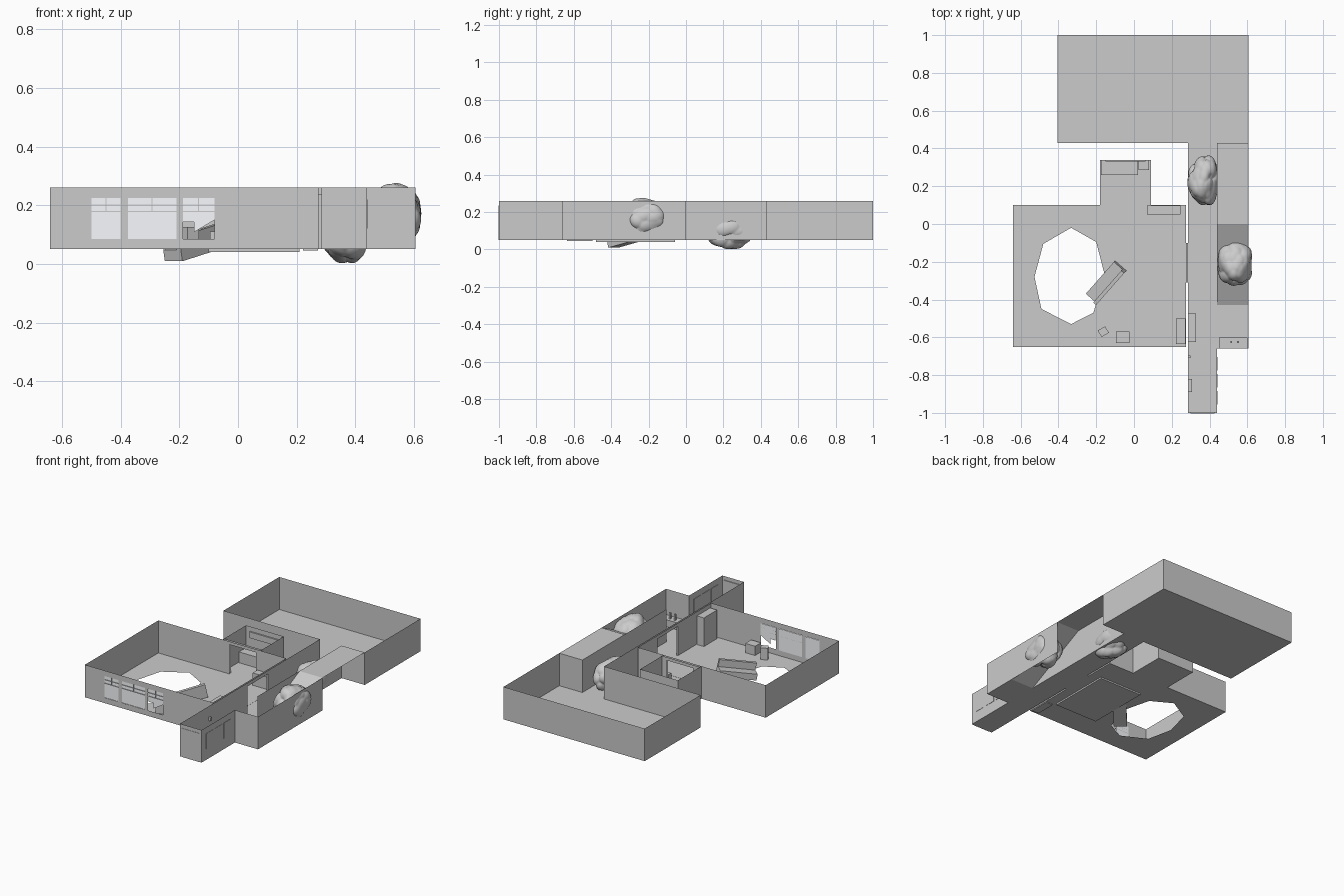
import bpy, bmesh, math, random
from mathutils import Vector, Matrix

if "Cube" in bpy.data.objects:
    bpy.data.objects.remove(bpy.data.objects["Cube"])

Z0, Z1 = 0.05, 0.26   # floor and wall-top heights


def finish(name, bm, mat=None):
    me = bpy.data.meshes.new(name)
    bm.to_mesh(me)
    bm.free()
    ob = bpy.data.objects.new(name, me)
    bpy.context.collection.objects.link(ob)
    if mat:
        me.materials.append(mat)
    return ob


def quad(name, pts, mat=None):
    bm = bmesh.new()
    bm.faces.new([bm.verts.new(p) for p in pts])
    return finish(name, bm, mat)


def floor(name, x0, x1, y0, y1, za=Z0, zb=None):
    zb = za if zb is None else zb
    return quad(name, [(x0, y0, za), (x1, y0, za), (x1, y1, zb), (x0, y1, zb)])


def wall(name, axis, pos, a0, a1, holes=()):
    """Thin wall running along axis; holes are (a0, a1, z0, z1)."""
    us = sorted({a0, a1} | {h[i] for h in holes for i in (0, 1)})
    vs = sorted({Z0, Z1} | {h[i] for h in holes for i in (2, 3)})
    P = (lambda u, v: (u, pos, v)) if axis == 'x' else (lambda u, v: (pos, u, v))
    bm = bmesh.new()
    for ua, ub in zip(us, us[1:]):
        for va, vb in zip(vs, vs[1:]):
            mu, mv = (ua + ub) / 2, (va + vb) / 2
            if not any(h[0] < mu < h[1] and h[2] < mv < h[3] for h in holes):
                bm.faces.new([bm.verts.new(P(*c)) for c in
                              ((ua, va), (ub, va), (ub, vb), (ua, vb))])
    bmesh.ops.remove_doubles(bm, verts=bm.verts, dist=1e-5)
    return finish(name, bm)


def box(name, x0, x1, y0, y1, z0, z1, turn=0, matrix=None):
    bm = bmesh.new()
    bmesh.ops.create_cube(bm, size=1)
    for v in bm.verts:
        v.co = Vector((v.co.x * (x1 - x0), v.co.y * (y1 - y0), v.co.z * (z1 - z0)))
    loc = Vector(((x0 + x1) / 2, (y0 + y1) / 2, (z0 + z1) / 2))
    bm.transform(Matrix.Translation(loc) @ Matrix.Rotation(turn, 4, 'Z'))
    if matrix:
        bm.transform(matrix)
    return finish(name, bm)


# main room floor with a collapsed eight-sided hole
bm = bmesh.new()
outer = [(-.64, -.65), (.275, -.65), (.275, .10), (-.64, .10)]
hole = [(-.333, -.02), (-.20, -.095), (-.155, -.27), (-.215, -.47),
        (-.333, -.53), (-.49, -.45), (-.527, -.28), (-.48, -.105)]
for loop in (outer, hole):
    vs = [bm.verts.new((x, y, Z0)) for x, y in loop]
    for a, b in zip(vs, vs[1:] + vs[:1]):
        bm.edges.new((a, b))
bmesh.ops.triangle_fill(bm, use_beauty=True, edges=bm.edges[:], normal=(0, 0, 1))
finish("main_floor", bm)

# other floors, staircase ramp and landing
floor("hall_floor", .285, .44, -1, .43)
floor("back_room_floor", -.405, .605, .43, 1)
floor("alcove_floor", -.18, .09, .10, .34)
floor("stair_foot_floor", .44, .605, -.66, -.43)
floor("stair_ramp", .44, .605, -.43, 0, Z0, Z1)
floor("stair_landing", .44, .605, 0, .43, Z1)
floor("main_door_sill", .275, .285, -.31, -.10)

# main room walls
windows = [(-.50, -.40), (-.375, -.21), (-.188, -.08)]
WB, WT = .085, .225
wall("main_front_wall", 'x', -.65, -.64, .275, [(a, b, WB, WT) for a, b in windows])
wall("main_left_wall", 'y', -.64, -.65, .10)
wall("main_back_wall", 'x', .10, -.64, .275, [(-.13, .06, Z0, .24)])
door = [(-.31, -.10, Z0, .238)]
wall("main_right_wall", 'y', .275, -.65, .10, door)
wall("hall_left_wall", 'y', .285, -1, .43, door)

# alcove walls
wall("alcove_left_wall", 'y', -.18, .10, .34)
wall("alcove_right_wall", 'y', .09, .10, .34)
wall("alcove_back_wall", 'x', .34, -.18, .09)
wall("alcove_front_wall", 'x', .115, -.18, .09, [(-.13, .06, Z0, .24)])

# hall, stairwell and back room walls
wall("hall_front_wall", 'x', -1, .285, .44)
wall("hall_right_wall", 'y', .44, -1, -.66)
wall("stair_inner_wall", 'y', .44, -.43, .43)
wall("stair_front_wall", 'x', -.66, .44, .605)
wall("stair_outer_wall", 'y', .605, -.66, 0)
wall("back_room_front_wall", 'x', .43, -.405, .285)
wall("back_room_stair_wall", 'x', .43, .44, .605)
wall("back_room_left_wall", 'y', -.405, .43, 1)
wall("back_room_right_wall", 'y', .605, .43, 1)
wall("back_room_back_wall", 'x', 1, -.405, .605)

# window panes (the last one broken) and glazing bars
glass = bpy.data.materials.new("glass")
glass.diffuse_color = (.95, .97, 1, 1)
glass.use_nodes = True
glass.node_tree.nodes["Principled BSDF"].inputs["Base Color"].default_value = glass.diffuse_color
for i, (a, b) in enumerate(windows):
    pts = [(a, WB), (b, WB), (b, WT), (a, WT)]
    if i == 2:
        pts = [(a, .142), (-.15, .142), (-.15, .108), (b, .15), (b, WT), (a, WT)]
    quad("window_pane", [(x, -.648, z) for x, z in pts], glass)
    for z in (.178, .201):
        box("window_rail", a, b, -.652, -.648, z - .0015, z + .0015)
    m = (a + b) / 2
    box("window_mullion", m - .0015, m + .0015, -.652, -.648, .178, WT)

# frames around the hall doorway
for y in (-.31, -.10):
    quad("door_jamb", [(.275, y, Z0), (.285, y, Z0), (.285, y, .238), (.275, y, .238)])
floor("door_head", .275, .285, -.31, -.10, .238)

# entrance door and wall panels
box("entrance_door", .30, .425, -1.002, -.995, Z0, .235)
for y in (-.92, -.83, -.74):
    box("hall_panel", .437, .442, y - .035, y + .035, .12, .22)
box("hall_hook", .285, .30, -.71, -.695, .17, .19)
box("hall_shelf", .285, .307, -.89, -.82, Z0, .13)

# stair foot console with ornaments
box("console", .45, .60, -.658, -.60, Z0, .095)
for x in (.515, .55):
    box("ornament", x - .005, x + .005, -.63, -.62, .095, .135)

# furniture
box("tall_cabinet", .222, .272, -.635, -.50, .045, .235)
box("hall_cabinet", .286, .327, -.625, -.475, Z0, .13)
box("sideboard", .07, .245, .05, .098, Z0, .13)
box("alcove_counter", -.175, .02, .26, .338, Z0, .12)
box("alcove_cupboard", .025, .08, .285, .338, Z0, .16)
box("alcove_wall_unit", -.15, .06, .33, .339, .19, .23)
box("desk", -.095, -.025, -.63, -.57, Z0, .11)
box("stool", -.185, -.14, -.59, -.55, Z0, .125, turn=math.radians(30))
box("rug", -.10, .21, -.48, -.06, .04, Z0 + .001)

# sofa sliding into the hole
tilt = (Matrix.Translation((-.145, -.305, .033)) @ Matrix.Rotation(math.radians(48.6), 4, 'Z')
        @ Matrix.Rotation(math.radians(-12), 4, 'Y'))
box("sofa_seat", -.115, .115, -.04, .04, 0, .04, matrix=tilt)
box("sofa_back", -.115, .115, -.04, -.02, .04, .085, matrix=tilt)


# lumpy rubble heaps
def rubble(name, center, size, seed):
    rng = random.Random(seed)
    dirs = [Vector((rng.gauss(0, 1), rng.gauss(0, 1), rng.gauss(.3, 1))).normalized()
            for _ in range(60)]
    bm = bmesh.new()
    bmesh.ops.create_icosphere(bm, subdivisions=5, radius=1)
    for v in bm.verts:
        d = v.co.normalized()
        near = min((d - q).length for q in dirs)
        r = .76 + .24 * math.sqrt(max(0, 1 - (near / .5) ** 2))
        r *= 1 + .08 * math.sin(3 * d.x + seed) * math.cos(4 * d.y + 2 * d.z)
        v.co = Vector(center) + Vector((d.x * size[0], d.y * size[1], d.z * size[2])) * r
    for f in bm.faces:
        f.smooth = True
    finish(name, bm)


rubble("hall_rubble", (.368, .23, .108), (.086, .135, .108), 3)
rubble("stair_rubble", (.535, -.21, .168), (.097, .125, .108), 8)
